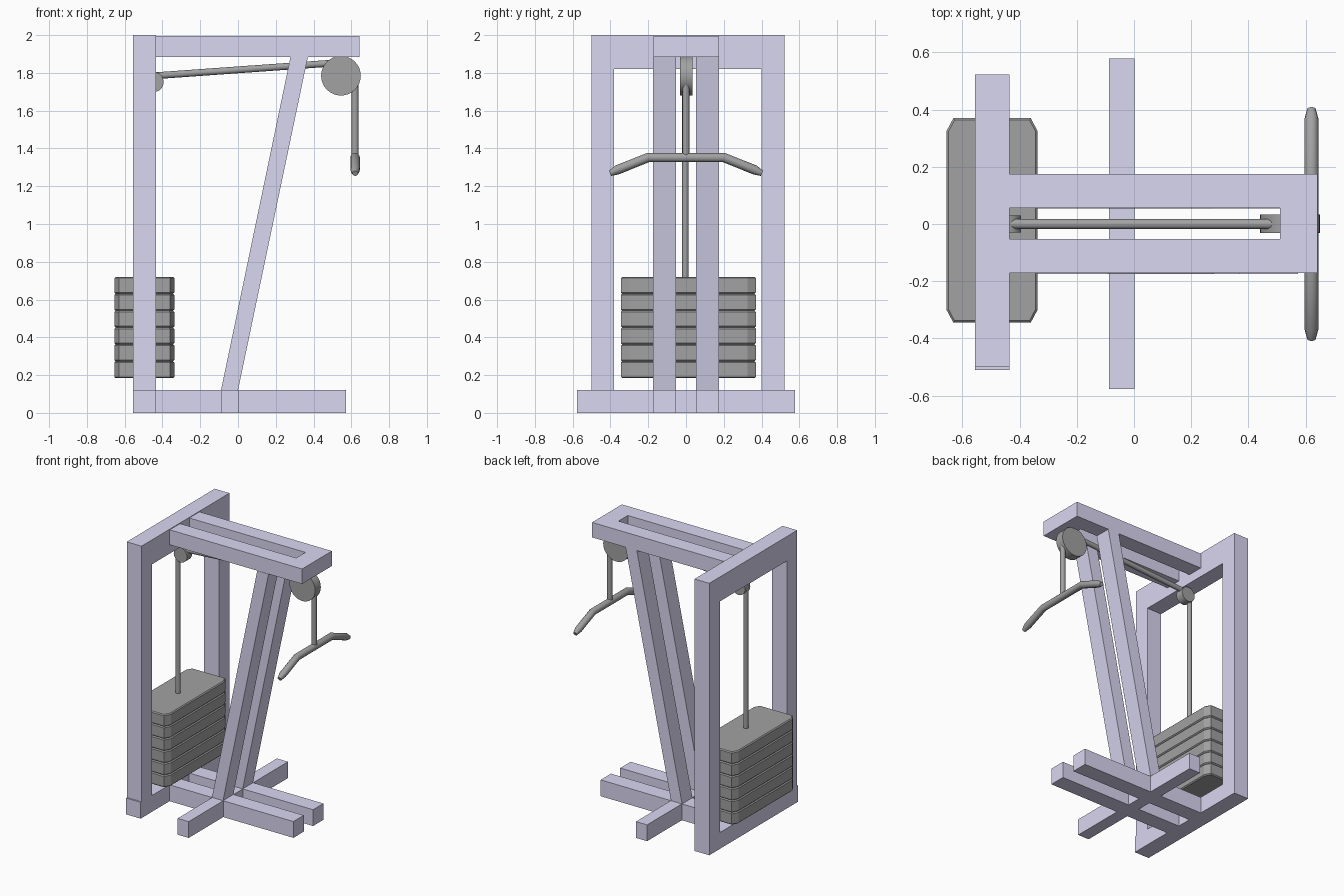
import bpy, bmesh, math
from mathutils import Vector

if "Cube" in bpy.data.objects:
    bpy.data.objects.remove(bpy.data.objects["Cube"])


def material(name, rgb):
    m = bpy.data.materials.new(name)
    m.diffuse_color = (*rgb, 1)
    m.use_nodes = True
    m.node_tree.nodes["Principled BSDF"].inputs["Base Color"].default_value = m.diffuse_color
    return m


LILAC = material("lilac_paint", (0.70, 0.68, 0.88))
DARK = material("dark_metal", (0.36, 0.36, 0.36))


def finish(name, bm, mat, smooth=False):
    bmesh.ops.recalc_face_normals(bm, faces=bm.faces)
    me = bpy.data.meshes.new(name)
    bm.to_mesh(me)
    bm.free()
    me.materials.append(mat)
    ob = bpy.data.objects.new(name, me)
    bpy.context.collection.objects.link(ob)
    if smooth:
        bpy.ops.object.select_all(action='DESELECT')
        ob.select_set(True)
        bpy.context.view_layer.objects.active = ob
        bpy.ops.object.shade_smooth_by_angle(angle=math.radians(35))
    return ob


def prism(name, outline, offset, mat):
    """Extrude a closed outline of 3D points along offset."""
    bm = bmesh.new()
    face = bm.faces.new([bm.verts.new(p) for p in outline])
    ext = bmesh.ops.extrude_face_region(bm, geom=[face])["geom"]
    bmesh.ops.translate(bm, vec=offset, verts=[v for v in ext if isinstance(v, bmesh.types.BMVert)])
    return finish(name, bm, mat)


def box(name, x0, x1, y0, y1, z0, z1, mat=LILAC):
    return prism(name, [(x0, y0, z0), (x1, y0, z0), (x1, y1, z0), (x0, y1, z0)], (0, 0, z1 - z0), mat)


def rod(name, a, b, r, sides=24):
    a, b = Vector(a), Vector(b)
    bm = bmesh.new()
    bmesh.ops.create_cone(bm, cap_ends=True, segments=sides, radius1=r, radius2=r, depth=(b - a).length)
    bm.transform((b - a).to_track_quat('Z', 'Y').to_matrix().to_4x4())
    bmesh.ops.translate(bm, vec=(a + b) / 2, verts=bm.verts)
    return finish(name, bm, DARK, True)


# Back frame: two posts, header and sill
B0, B1 = -0.555, -0.435
box("back_post_front", B0, B1, -0.50, -0.38, 0.12, 1.82)
box("back_post_rear", B0, B1, 0.40, 0.522, 0.12, 1.82)
box("back_header", B0, B1, -0.50, 0.522, 1.82, 2.0)
box("back_sill", B0, B1, -0.51, 0.522, 0, 0.12)

# Base rails, cross foot and slanted uprights
for side, y in (("front", -0.174), ("rear", 0.054)):
    box("base_rail_" + side, B1, 0.573, y, y + 0.12, 0, 0.12)
    prism("slanted_upright_" + side,
          [(-0.09, y, 0.12), (0.0, y, 0.12), (0.37, y, 1.885), (0.278, y, 1.885)], (0, 0.12, 0), LILAC)
box("cross_foot", -0.088, 0.002, -0.576, 0.578, 0, 0.12)

# Top arm: U-shaped with a slot for the cable
prism("top_arm", [(x, y, 1.885) for x, y in (
    (B1, -0.172), (0.642, -0.172), (0.642, 0.174), (B1, 0.174),
    (B1, 0.056), (0.51, 0.056), (0.51, -0.052), (B1, -0.052))], (0, 0, 0.11), LILAC)

# Weight stack: six chamfered plates
X0, X1, Y0, Y1, CX, CY = -0.655, -0.337, -0.345, 0.37, 0.024, 0.045
STEP = 0.0893
for i in range(6):
    z = 0.184 + i * STEP
    plate = prism(f"weight_plate_{i + 1}", [(x, y, z) for x, y in (
        (X0 + CX, Y0), (X1 - CX, Y0), (X1, Y0 + CY), (X1, Y1 - CY),
        (X1 - CX, Y1), (X0 + CX, Y1), (X0, Y1 - CY), (X0, Y0 + CY))], (0, 0, STEP), DARK)
    bevel = plate.modifiers.new("edge_bevel", 'BEVEL')
    bevel.width, bevel.segments, bevel.limit_method = 0.007, 1, 'ANGLE'
    bevel.angle_limit = math.radians(70)

# Pulleys and cable runs
rod("large_pulley", (0.545, -0.032, 1.785), (0.545, 0.034, 1.785), 0.105, 32)
rod("small_pulley", (-0.448, -0.03, 1.752), (-0.448, 0.03, 1.752), 0.054, 32)
rod("stack_cable", (-0.485, -0.003, 0.71), (-0.485, -0.003, 1.77), 0.017)
rod("upper_cable", (-0.45, 0, 1.784), (0.49, 0, 1.851), 0.018)
rod("handle_cable", (0.62, 0, 1.36), (0.62, 0, 1.80), 0.018)

# Pull-down bar: bent tube with tapered tips
half = [(0.20, 1.352, 1.0), (0.365, 1.286, 1.0), (0.402, 1.268, 0.6)]
points = [(-y, z, r) for y, z, r in reversed(half)] + half
curve = bpy.data.curves.new("bar_path", 'CURVE')
curve.dimensions = '3D'
curve.bevel_depth, curve.bevel_resolution, curve.use_fill_caps = 0.025, 4, True
spline = curve.splines.new('POLY')
spline.points.add(len(points) - 1)
for p, (y, z, r) in zip(spline.points, points):
    p.co, p.radius = (0.62, y, z, 1), r
bar = bpy.data.objects.new("pull_bar", curve)
bpy.context.collection.objects.link(bar)
curve.materials.append(DARK)
